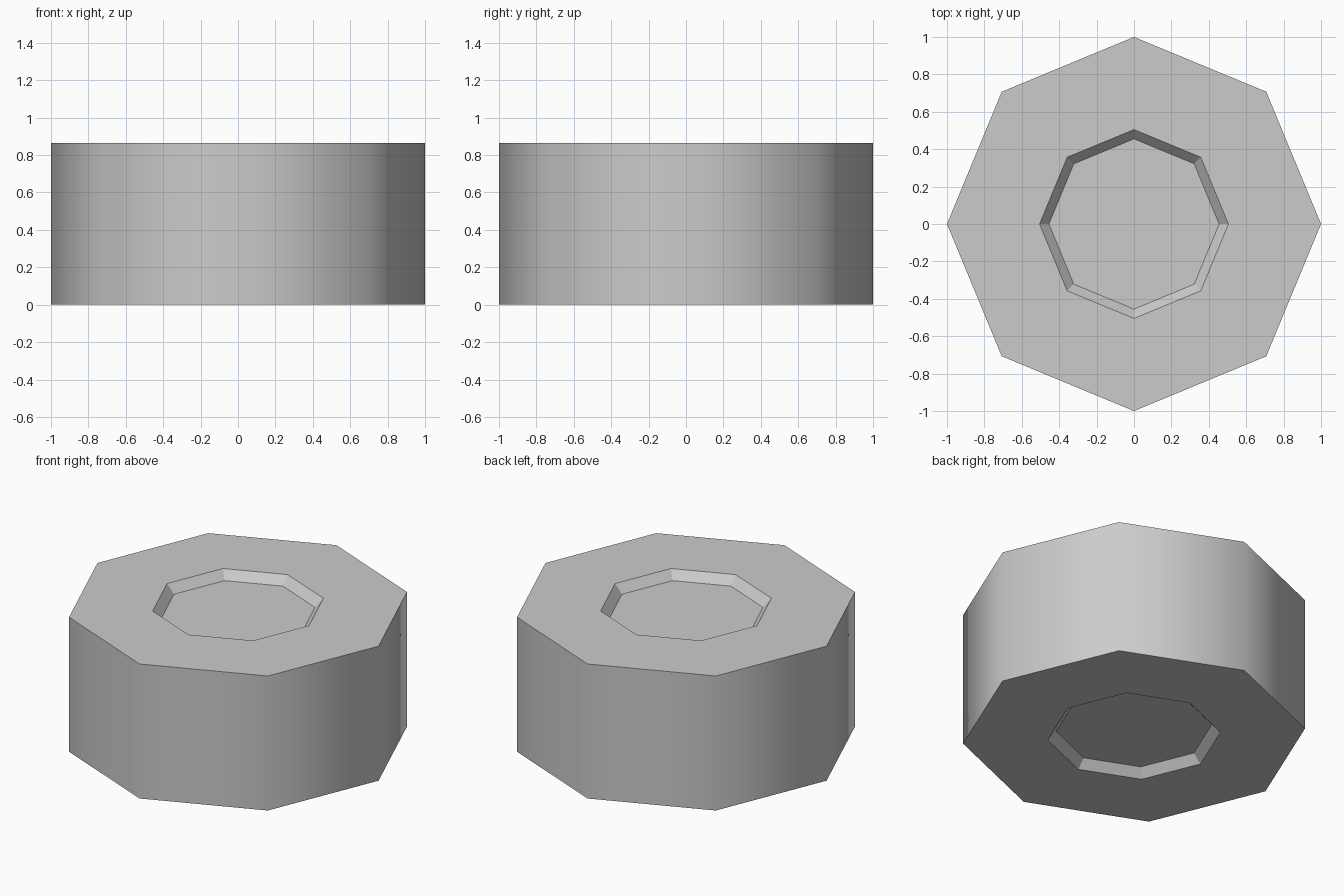
import bpy
import bmesh
from math import cos, sin, pi

cube = bpy.data.objects.get("Cube")
if cube:
    bpy.data.objects.remove(cube, do_unlink=True)

SIDES = 8
HEIGHT = 0.865
RECESS = 0.055
RIM, FLOOR = 0.505, 0.455

# Single plain grey
grey = bpy.data.materials.new("plain_grey")
grey.use_nodes = True
colour = (0.6, 0.6, 0.6, 1)
grey.diffuse_color = colour
grey.node_tree.nodes["Principled BSDF"].inputs["Base Color"].default_value = colour

# Profile from the lower recess floor, round the outside, to the upper floor
profile = [(FLOOR, RECESS), (RIM, 0), (1, 0),
           (1, HEIGHT), (RIM, HEIGHT), (FLOOR, HEIGHT - RECESS)]

bm = bmesh.new()
rings = [[bm.verts.new((r * cos(2 * pi * i / SIDES), r * sin(2 * pi * i / SIDES), z))
          for i in range(SIDES)] for r, z in profile]

# Octagonal shell: only the outer wall is smooth
for low, high in zip(rings, rings[1:]):
    for i in range(SIDES):
        j = (i + 1) % SIDES
        face = bm.faces.new((low[i], low[j], high[j], high[i]))
        face.smooth = low is rings[2]

# Recess floors
bm.faces.new(rings[0][::-1])
bm.faces.new(rings[-1])

# Keep every edge crisp except the upright corners of the wall
bm.normal_update()
for edge in bm.edges:
    edge.smooth = all(face.smooth for face in edge.link_faces)

mesh = bpy.data.meshes.new("octagonal_block")
bm.to_mesh(mesh)
bm.free()
mesh.materials.append(grey)
block = bpy.data.objects.new("octagonal_block", mesh)
bpy.context.collection.objects.link(block)
